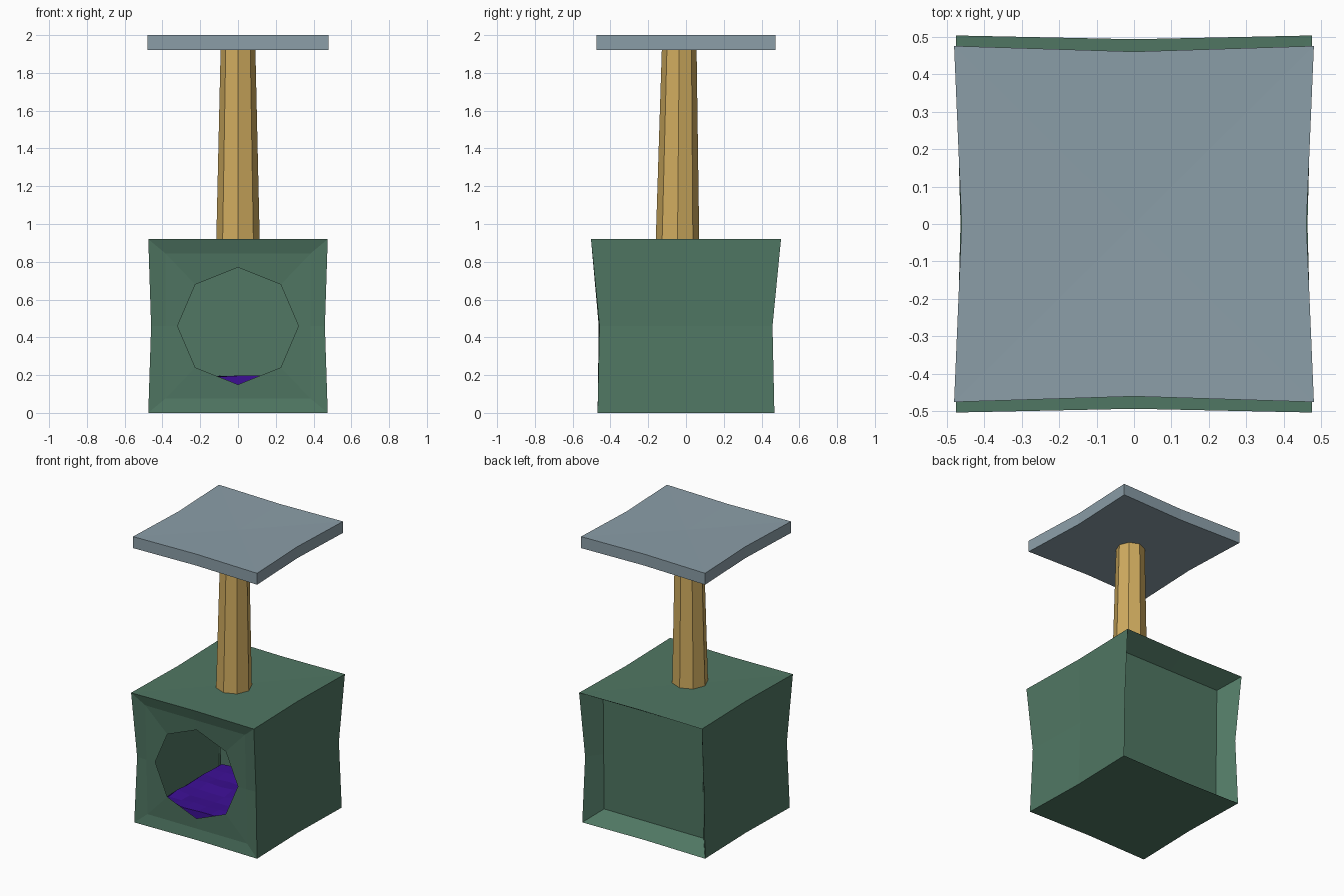
import bpy, bmesh, math, random

if "Cube" in bpy.data.objects:
    bpy.data.objects.remove(bpy.data.objects["Cube"])

random.seed(4)


def material(name, r, g, b):
    lin = [((c / 255 + 0.055) / 1.055) ** 2.4 for c in (r, g, b)]
    m = bpy.data.materials.new(name)
    m.diffuse_color = (*lin, 1)
    m.use_nodes = True
    m.node_tree.nodes["Principled BSDF"].inputs["Base Color"].default_value = m.diffuse_color
    return m


green = material("moss green", 80, 119, 99)
tan = material("tan wood", 208, 172, 95)
slate = material("slate grey", 139, 158, 168)
purple = material("deep purple", 60, 15, 148)


def finish(bm, name, mat):
    bmesh.ops.remove_doubles(bm, verts=bm.verts, dist=0.0005)
    bmesh.ops.recalc_face_normals(bm, faces=bm.faces)
    me = bpy.data.meshes.new(name)
    bm.to_mesh(me)
    bm.free()
    me.materials.append(mat)
    ob = bpy.data.objects.new(name, me)
    bpy.context.collection.objects.link(ob)


def bridge(bm, a, b):
    n = len(a)
    for i in range(n):
        bm.faces.new((a[i], a[(i + 1) % n], b[(i + 1) % n], b[i]))


def fan(bm, ring, centre):
    c = bm.verts.new(centre)
    for i in range(len(ring)):
        bm.faces.new((ring[i], ring[(i + 1) % len(ring)], c))


# the eight points round a square, corners and edge middles
SQUARE = [(1, 0), (1, 1), (0, 1), (-1, 1), (-1, 0), (-1, -1), (0, -1), (1, -1)]

# box: pinched cube shell with a holed front and a sunken back panel
bm = bmesh.new()
levels = [(0.0, 0.475, 0.468), (0.46, 0.46, 0.458), (0.92, 0.475, 0.503)]
rings = []
for z, hx, hy in levels:
    rings.append([bm.verts.new((sx * (hx if sy else hx - 0.012),
                                sy * (hy if sx else hy - 0.01), z)) for sx, sy in SQUARE])
low, mid, top = rings
fan(bm, low[::-1], (0, 0, 0))
fan(bm, top, (0, 0, 0.915))
for a, b in ((low, mid), (mid, top)):
    for i in (0, 7, 3, 4):          # right and left sides
        j = (i + 1) % 8
        bm.faces.new((a[i], a[j], b[j], b[i]))


def outline(right, middle, left):
    return [mid[right], top[right], top[middle], top[left],
            mid[left], low[left], low[middle], low[right]]


def remove_middle(sign):
    return [bm.verts.new((sx * 0.385, sign[0] + sign[1] * sz, 0.46 + sz * 0.385))
            for sx, sz in SQUARE]


front = outline(7, 6, 5)
front_inset = remove_middle((-0.462, -0.012))
hole = [bm.verts.new((0.32 * math.cos(i * math.pi / 4), -0.458,
                      0.46 + 0.31 * math.sin(i * math.pi / 4))) for i in range(8)]
bridge(bm, front, front_inset)
bridge(bm, front_inset, hole)

back = outline(1, 2, 3)
panel = remove_middle((0.36, 0.005))
bridge(bm, back, panel)
bm.faces.new(panel)
bm.verts.remove(mid[6]) if not mid[6].link_faces else None
bm.verts.remove(mid[2]) if not mid[2].link_faces else None
finish(bm, "box_body", green)

# post: tapered octagon, slightly forward of centre
bm = bmesh.new()
ends = []
for z, r, y in ((0.915, 0.115, -0.045), (1.925, 0.092, -0.036)):
    ends.append([bm.verts.new((r * math.cos(i * math.pi / 4),
                               y + r * math.sin(i * math.pi / 4), z)) for i in range(8)])
bridge(bm, *ends)
bm.faces.new(ends[0][::-1])
bm.faces.new(ends[1])
finish(bm, "post", tan)

# top plate with pinched edges
bm = bmesh.new()
ends = [[bm.verts.new((sx * (0.48 if sy else 0.46), sy * (0.475 if sx else 0.46), z))
         for sx, sy in SQUARE] for z in (1.92, 2.0)]
bridge(bm, *ends)
fan(bm, ends[0], (0, 0, 1.92))
fan(bm, ends[1], (0, 0, 1.994))
finish(bm, "top_plate", slate)

# purple heap lying inside the box
bm = bmesh.new()
nx, ny = 8, 8
grid = []
for j in range(ny + 1):
    row = []
    for i in range(nx + 1):
        x = -0.39 + 0.78 * i / nx
        y = -0.445 + 0.78 * j / ny
        side = i in (0, nx)
        z = 0.11 if side else 0.2 - random.uniform(0, 0.02)
        if j == ny:
            z -= 0.06
        row.append(bm.verts.new((x, y, z)))
    grid.append(row)
for j in range(ny):
    for i in range(nx):
        bm.faces.new((grid[j][i], grid[j][i + 1], grid[j + 1][i + 1], grid[j + 1][i]))
edge = [e for e in bm.edges if e.is_boundary]
new = bmesh.ops.extrude_edge_only(bm, edges=edge)["geom"]
for v in new:
    if isinstance(v, bmesh.types.BMVert):
        v.co.z = 0.02
bmesh.ops.holes_fill(bm, edges=[e for e in bm.edges if e.is_boundary], sides=0)
finish(bm, "heap", purple)
